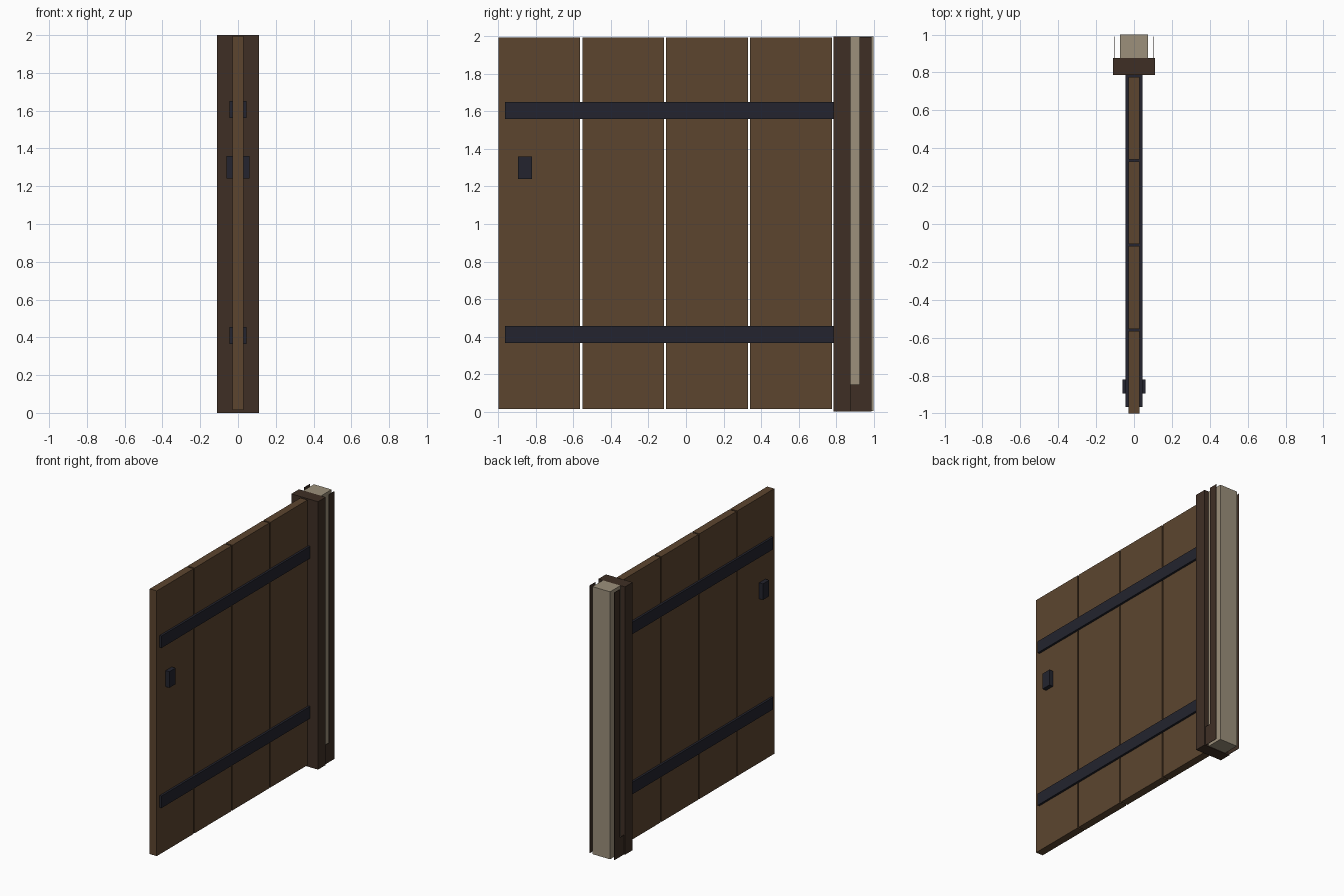
import bpy
import bmesh

if "Cube" in bpy.data.objects:
    bpy.data.objects.remove(bpy.data.objects["Cube"], do_unlink=True)


def material(name, rgb):
    """Flat material from 8-bit display values, converted to linear."""
    col = [((c / 255 + 0.055) / 1.055) ** 2.4 for c in rgb] + [1.0]
    mat = bpy.data.materials.new(name)
    mat.use_nodes = True
    mat.diffuse_color = col
    bsdf = mat.node_tree.nodes["Principled BSDF"]
    bsdf.inputs["Base Color"].default_value = col
    bsdf.inputs["Roughness"].default_value = 0.9
    return mat


plank_wood = material("plank brown", (92, 69, 47))
dark_wood = material("dark wood", (63, 47, 37))
iron = material("dark iron", (35, 36, 46))
stone = material("pale stone", (156, 144, 123))


def extruded(name, outline, x0, x1, mat):
    """Extrude a (y, z) outline along x."""
    bm = bmesh.new()
    face = bm.faces.new([bm.verts.new((x0, y, z)) for y, z in outline])
    ext = bmesh.ops.extrude_face_region(bm, geom=[face])
    verts = [v for v in ext["geom"] if isinstance(v, bmesh.types.BMVert)]
    bmesh.ops.translate(bm, verts=verts, vec=(x1 - x0, 0, 0))
    bmesh.ops.recalc_face_normals(bm, faces=bm.faces)
    mesh = bpy.data.meshes.new(name)
    bm.to_mesh(mesh)
    bm.free()
    mesh.materials.append(mat)
    obj = bpy.data.objects.new(name, mesh)
    bpy.context.collection.objects.link(obj)
    return obj


def box(name, half_x, y0, y1, z0, z1, mat):
    """Box centred on x = 0."""
    outline = [(y0, z0), (y1, z0), (y1, z1), (y0, z1)]
    return extruded(name, outline, -half_x, half_x, mat)


# Door planks with narrow gaps
for i in range(4):
    start = -1 + 0.447 * i
    box(f"door_plank_{i + 1}", 0.029, start, start + 0.436, 0.015, 1.995, plank_wood)

# Iron straps and latch, showing on both faces of the door
box("lower_strap", 0.045, -0.965, 0.787, 0.365, 0.455, iron)
box("upper_strap", 0.045, -0.965, 0.787, 1.56, 1.65, iron)
box("latch", 0.06, -0.895, -0.822, 1.24, 1.36, iron)

# Hinge post and the stone pillar behind it
box("hinge_post", 0.11, 0.787, 0.877, 0, 2, dark_wood)
box("stone_pillar", 0.073, 0.877, 1, 0.003, 2, stone)

# Thin side guards with a foot reaching the post
guard = [(0.877, 0), (0.99, 0), (0.99, 1.998), (0.925, 1.998),
         (0.925, 0.145), (0.877, 0.145)]
for side, sign in (("left", 1), ("right", -1)):
    extruded(f"{side}_side_guard", guard, sign * 0.099, sign * 0.102, dark_wood)
